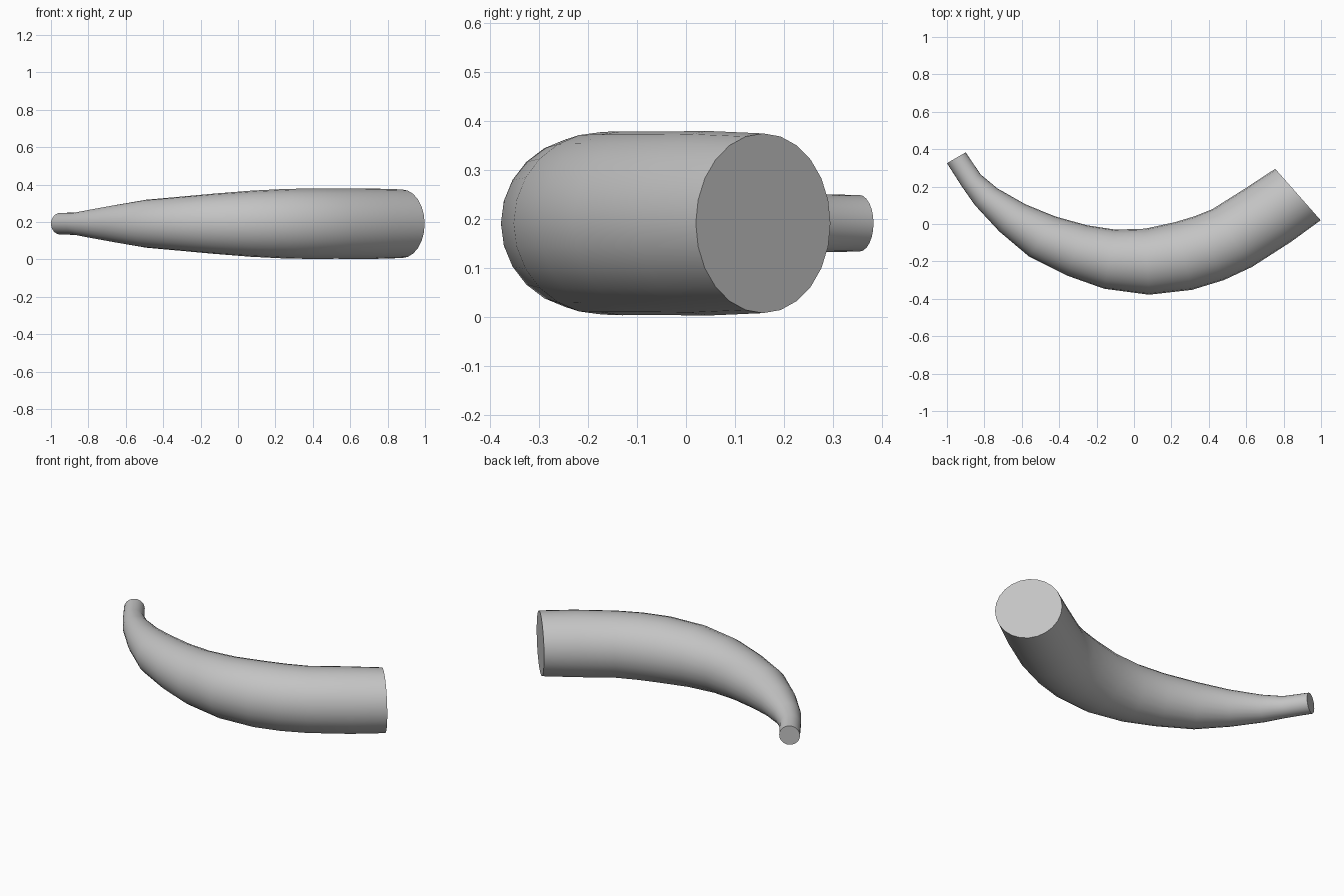
import bpy, bmesh, math
from mathutils import Vector

cube = bpy.data.objects.get("Cube")
if cube:
    bpy.data.objects.remove(cube, do_unlink=True)

SIDES = 24
MID_Z = 0.191

# Cross-sections from wide end to tip: outer edge x, y and inner edge x, y
SECTIONS = [
    (0.998, 0.02, 0.755, 0.295),
    (0.84, -0.095, 0.59, 0.187),
    (0.63, -0.23, 0.42, 0.08),
    (0.48, -0.30, 0.32, 0.04),
    (0.31, -0.352, 0.22, 0.01),
    (0.08, -0.378, 0.06, -0.025),
    (-0.16, -0.346, -0.10, -0.03),
    (-0.36, -0.275, -0.25, -0.007),
    (-0.56, -0.175, -0.42, 0.04),
    (-0.72, -0.04, -0.58, 0.105),
    (-0.85, 0.10, -0.73, 0.19),
    (-0.92, 0.20, -0.82, 0.265),
    (-1.0, 0.325, -0.90, 0.383),
]

# Plain grey surface
grey = bpy.data.materials.new("plain_grey")
grey.use_nodes = True
color = (0.55, 0.55, 0.55, 1)
grey.diffuse_color = color
grey.node_tree.nodes["Principled BSDF"].inputs["Base Color"].default_value = color


def ring(bm, ox, oy, ix, iy):
    """Round section whose diameter runs from the outer to the inner edge."""
    outer, inner = Vector((ox, oy, MID_Z)), Vector((ix, iy, MID_Z))
    centre, spoke = (outer + inner) / 2, (outer - inner) / 2
    up = Vector((0, 0, spoke.length))
    angles = [math.tau * i / SIDES for i in range(SIDES)]
    return [bm.verts.new(centre + spoke * math.cos(a) + up * math.sin(a)) for a in angles]


# Curved horn: skin the rings, then close both ends with flat caps
bm = bmesh.new()
rings = [ring(bm, *s) for s in SECTIONS]
for a, b in zip(rings, rings[1:]):
    for i in range(SIDES):
        j = (i + 1) % SIDES
        bm.faces.new((a[i], a[j], b[j], b[i]))
bm.faces.new(rings[0])
bm.faces.new(rings[-1])
bmesh.ops.recalc_face_normals(bm, faces=bm.faces)

mesh = bpy.data.meshes.new("horn")
bm.to_mesh(mesh)
bm.free()
mesh.materials.append(grey)
horn = bpy.data.objects.new("horn", mesh)
bpy.context.collection.objects.link(horn)

# Smooth sides with sharp cap rims
bpy.ops.object.select_all(action="DESELECT")
horn.select_set(True)
bpy.context.view_layer.objects.active = horn
bpy.ops.object.shade_smooth_by_angle(angle=math.radians(40))
